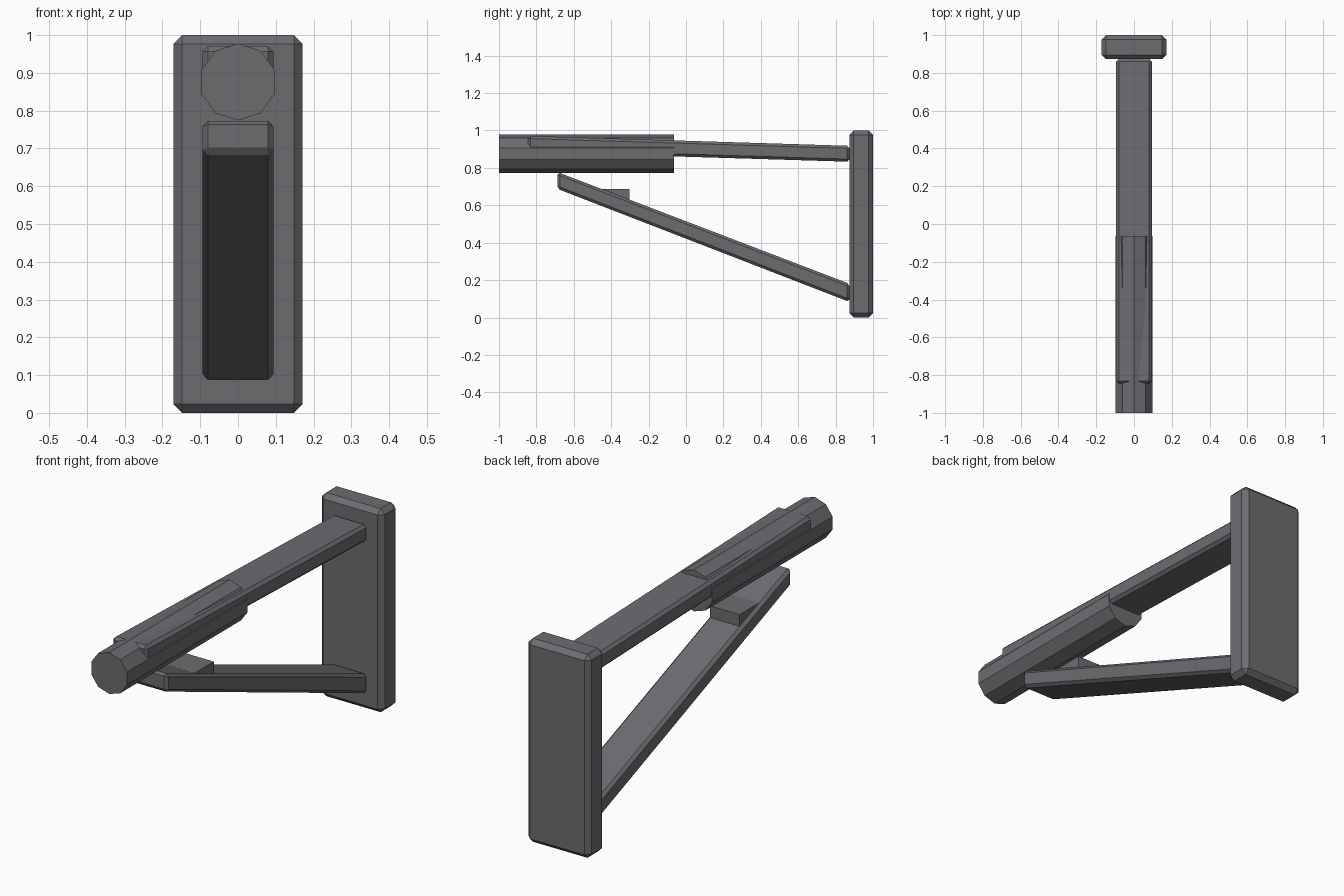
import bpy, bmesh, math

if "Cube" in bpy.data.objects:
    bpy.data.objects.remove(bpy.data.objects["Cube"])

metal = bpy.data.materials.new("dark_grey_metal")
metal.diffuse_color = (0.152, 0.149, 0.163, 1)
metal.use_nodes = True
metal.node_tree.nodes["Principled BSDF"].inputs["Base Color"].default_value = metal.diffuse_color


def finish(name, bm):
    bmesh.ops.recalc_face_normals(bm, faces=bm.faces)
    mesh = bpy.data.meshes.new(name)
    bm.to_mesh(mesh)
    bm.free()
    mesh.materials.append(metal)
    obj = bpy.data.objects.new(name, mesh)
    bpy.context.collection.objects.link(obj)
    return obj


def side_profile(name, half_width, profile, chamfer=0):
    """Extrude a (y, z) outline across x and chamfer every edge."""
    bm = bmesh.new()
    left = [bm.verts.new((-half_width, y, z)) for y, z in profile]
    right = [bm.verts.new((half_width, y, z)) for y, z in profile]
    bm.faces.new(left)
    bm.faces.new(right[::-1])
    n = len(profile)
    for i in range(n):
        j = (i + 1) % n
        bm.faces.new((left[i], right[i], right[j], left[j]))
    bmesh.ops.recalc_face_normals(bm, faces=bm.faces)
    if chamfer:
        bmesh.ops.bevel(bm, geom=bm.edges[:], offset=chamfer,
                        segments=1, profile=0.5, affect='EDGES')
    return finish(name, bm)


# Wall plate
side_profile("wall_plate", 0.171,
             [(0.873, 0), (1, 0), (1, 1), (0.873, 1)], 0.023)

# Upper arm, sloping gently, and the diagonal brace below it
side_profile("upper_arm", 0.094,
             [(-0.845, 0.885), (0.875, 0.833), (0.875, 0.918), (-0.845, 0.971)], 0.014)
side_profile("diagonal_brace", 0.094,
             [(-0.688, 0.688), (0.875, 0.083), (0.875, 0.18), (-0.688, 0.778)], 0.014)

# Wedge block on top of the brace
side_profile("brace_wedge", 0.08,
             [(-0.452, 0.688), (-0.302, 0.688), (-0.302, 0.6), (-0.43, 0.65)])

# Ten-sided rod with a corner pointing up
rod = [(0.102 * math.sin(math.tau * i / 10), 0.876 + 0.102 * math.cos(math.tau * i / 10))
       for i in range(10)]
bm = bmesh.new()
front = [bm.verts.new((x, -1, z)) for x, z in rod]
back = [bm.verts.new((x, -0.063, z)) for x, z in rod]
bm.faces.new(front)
bm.faces.new(back[::-1])
for i in range(10):
    j = (i + 1) % 10
    bm.faces.new((front[i], back[i], back[j], front[j]))
finish("rod", bm)
